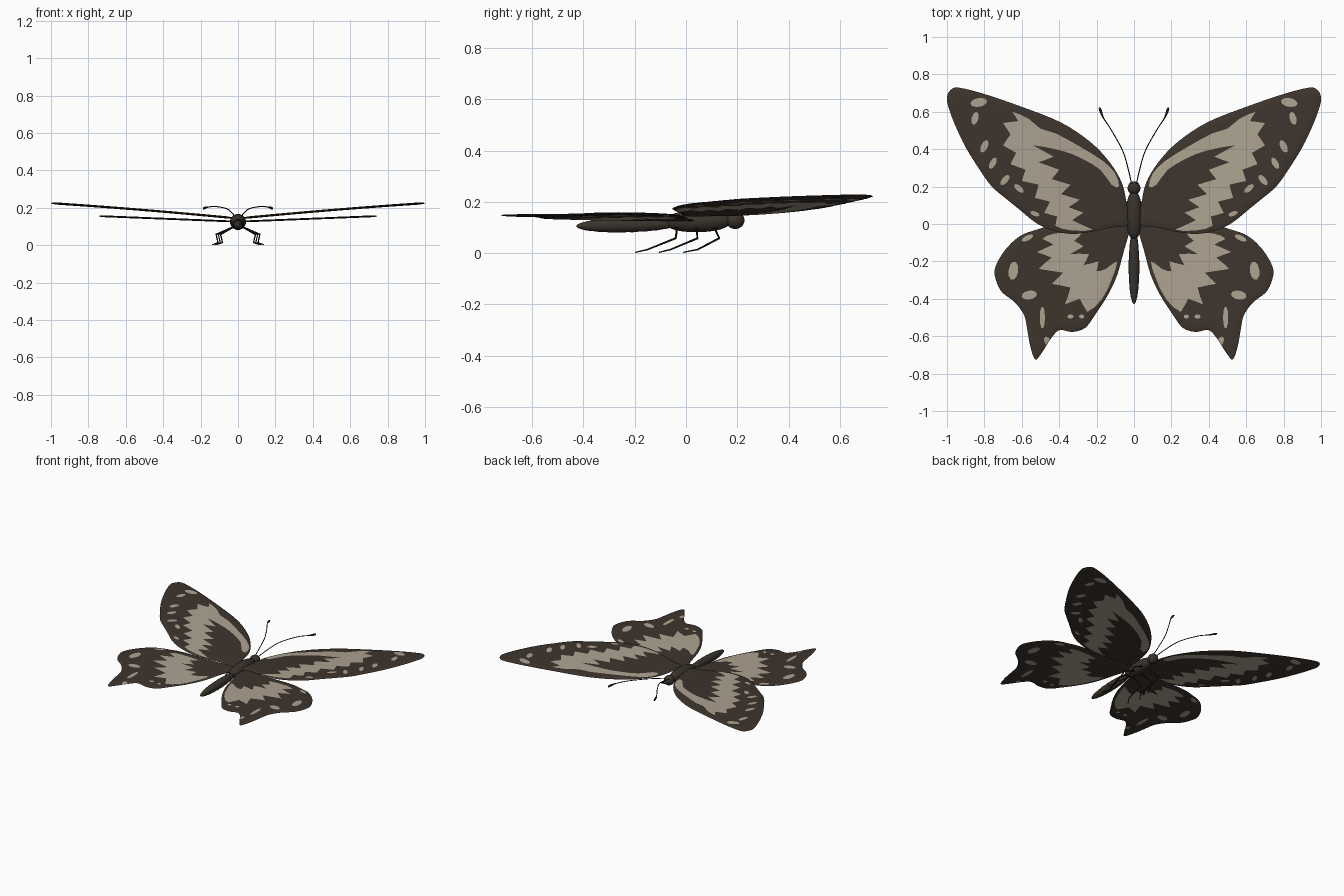
import bpy, bmesh, math
from mathutils import Vector
from mathutils.geometry import delaunay_2d_cdt

if "Cube" in bpy.data.objects:
    bpy.data.objects.remove(bpy.data.objects["Cube"])


def material(name, rgb):
    m = bpy.data.materials.new(name)
    m.diffuse_color = (*rgb, 1)
    m.use_nodes = True
    m.node_tree.nodes["Principled BSDF"].inputs["Base Color"].default_value = m.diffuse_color
    return m


BROWN = material("dark brown", (0.048, 0.035, 0.026))
CREAM = material("pale cream", (0.42, 0.365, 0.285))
BODY = material("body brown", (0.042, 0.033, 0.025))
BLACK = material("limb black", (0.014, 0.012, 0.010))


def finish(bm, name, mats, mirror=False):
    me = bpy.data.meshes.new(name)
    bm.to_mesh(me)
    bm.free()
    for m in mats:
        me.materials.append(m)
    ob = bpy.data.objects.new(name, me)
    bpy.context.collection.objects.link(ob)
    if mirror:
        mod = ob.modifiers.new("both_sides", 'MIRROR')
        mod.use_mirror_merge = False
    bpy.ops.object.select_all(action='DESELECT')
    ob.select_set(True)
    bpy.context.view_layer.objects.active = ob
    bpy.ops.object.shade_smooth_by_angle(angle=math.radians(50))
    return ob


def smooth(pts, n, closed=True):
    """Catmull-Rom refinement of a coarse path."""
    P = [Vector(p) for p in pts]
    k = len(P)
    at = (lambda i: P[i % k]) if closed else (lambda i: P[max(0, min(k - 1, i))])
    out = []
    for i in range(k if closed else k - 1):
        a, b, c, d = (at(i + j) for j in (-1, 0, 1, 2))
        for s in range(n):
            t = s / n
            out.append(0.5 * (2 * b + (c - a) * t + (2 * a - 5 * b + 4 * c - d) * t * t
                              + (3 * b - a - 3 * c + d) * t ** 3))
    return out if closed else out + [P[-1]]


def inside(p, poly):
    hit = False
    for a, b in zip(poly, poly[1:] + poly[:1]):
        if (a.y > p.y) != (b.y > p.y) and p.x < (b.x - a.x) * (p.y - a.y) / (b.y - a.y) + a.x:
            hit = not hit
    return hit


def edge_dist(p, poly):
    best = 9
    for a, b in zip(poly, poly[1:] + poly[:1]):
        e = b - a
        t = max(0, min(1, (p - a).dot(e) / max(e.length_squared, 1e-12)))
        best = min(best, (a + e * t - p).length)
    return best


def loft(name, path, radii, sides, mat, mirror=False, bm=None):
    """Round tube of varying radius along a path."""
    own = bm is None
    bm = bm or bmesh.new()
    P = [Vector(p) for p in path]
    rings = []
    for i, (p, r) in enumerate(zip(P, radii)):
        t = (P[min(i + 1, len(P) - 1)] - P[max(i - 1, 0)]).normalized()
        u = t.cross(Vector((0, 0, 1))).normalized()
        v = u.cross(t)
        rings.append([bm.verts.new(p + r * (u * math.cos(a) + v * math.sin(a)))
                      for a in (2 * math.pi * j / sides for j in range(sides))])
    for A, B in zip(rings, rings[1:]):
        for j in range(sides):
            bm.faces.new((A[j], A[(j + 1) % sides], B[(j + 1) % sides], B[j]))
    bm.faces.new(rings[0])
    bm.faces.new(rings[-1])
    if own:
        bmesh.ops.recalc_face_normals(bm, faces=bm.faces)
        finish(bm, name, [mat], mirror)


def wing(name, outline, band, spots, height, half=0.006, step=0.016):
    """Thin lens-edged wing with pale markings cut into the mesh."""
    rim = smooth(outline, 4)
    patches = [smooth(band, 2)]
    for cx, cy, rx, ry, deg in spots:
        c, s = math.cos(math.radians(deg)), math.sin(math.radians(deg))
        ring = [(rx * math.cos(a), ry * math.sin(a)) for a in (math.tau * k / 10 for k in range(10))]
        patches.append([Vector((cx + x * c - y * s, cy + x * s + y * c)) for x, y in ring])
    verts, edges = [], []
    for loop in [rim] + patches:
        o, n = len(verts), len(loop)
        verts += loop
        edges += [(o + i, o + (i + 1) % n) for i in range(n)]
    for i in range(int(1.05 / step)):
        for j in range(int(-0.76 / step), int(0.76 / step)):
            p = Vector((i * step, (j + 0.5 * (i % 2)) * step))
            if inside(p, rim) and edge_dist(p, rim) > 0.006:
                verts.append(p)
    co, _, tris, *_ = delaunay_2d_cdt(verts, edges, [], 0, 1e-5)
    bm = bmesh.new()
    top, low = [], []
    for p in co:
        d = edge_dist(p, rim)
        h = half * math.sqrt(max(0, 1 - (1 - min(d / 0.045, 1)) ** 2))
        z = height(p.x)
        top.append(bm.verts.new((p.x, p.y, z + h)))
        low.append(top[-1] if d < 1e-4 else bm.verts.new((p.x, p.y, z - h)))
    for t in tris:
        mid = sum((co[i] for i in t), Vector((0, 0))) / 3
        if not inside(mid, rim):
            continue
        pale = any(inside(mid, q) for q in patches)
        for layer in ([top[i] for i in t], [low[i] for i in reversed(t)]):
            if bm.faces.get(layer) is None:
                bm.faces.new(layer).material_index = int(pale)
    loose = [v for v in bm.verts if not v.link_faces]
    bmesh.ops.delete(bm, geom=loose, context='VERTS')
    finish(bm, name, [BROWN, CREAM], mirror=True)


# Front wings
wing("front_wings",
     [(.03, .0), (.04, .11), (.065, .22), (.13, .33), (.235, .44), (.395, .545), (.61, .63),
      (.80, .695), (.93, .728), (.975, .722), (1, .68), (.992, .625), (.957, .53), (.90, .41),
      (.825, .29), (.76, .20), (.69, .14), (.61, .075), (.53, .01), (.45, -.03), (.34, -.053),
      (.235, -.043), (.13, -.02)],
     [(.08, .20), (.10, .27), (.17, .34), (.30, .42), (.42, .485), (.50, .51), (.56, .56),
      (.65, .60), (.62, .55), (.70, .54), (.66, .48), (.70, .42), (.63, .38), (.66, .32),
      (.58, .29), (.60, .23), (.51, .21), (.53, .14), (.45, .12), (.48, .06), (.41, .04),
      (.42, -.01), (.33, -.035), (.22, -.03), (.33, .02), (.27, .06), (.35, .09), (.29, .13),
      (.39, .16), (.34, .21), (.44, .24), (.40, .29), (.51, .33), (.43, .36), (.54, .42),
      (.38, .39), (.28, .35), (.18, .29), (.12, .21)],
     [(.83, .65, .045, .024, -10), (.85, .565, .018, .036, 15), (.80, .415, .018, .036, 25),
      (.755, .325, .016, .034, 30), (.69, .235, .016, .034, 40), (.615, .19, .032, .015, 40),
      (.53, .055, .026, .012, 20)],
     lambda x: 0.143 + 0.098 * x - 0.016 * x * x)

# Hind wings
wing("hind_wings",
     [(.025, .03), (.2, .01), (.42, -.005), (.52, -.03), (.61, -.065), (.69, -.14), (.743, -.235),
      (.738, -.30), (.706, -.364), (.636, -.42), (.588, -.487), (.572, -.556), (.556, -.647),
      (.528, -.724), (.49, -.684), (.438, -.604), (.396, -.567), (.33, -.577), (.262, -.556),
      (.209, -.487), (.14, -.38), (.09, -.273), (.053, -.14), (.025, -.04)],
     [(.28, -.05), (.42, -.05), (.49, -.08), (.43, -.11), (.52, -.15), (.44, -.18), (.51, -.24),
      (.38, -.26), (.44, -.32), (.34, -.34), (.37, -.43), (.29, -.40), (.25, -.47), (.17, -.40),
      (.12, -.30), (.09, -.20), (.15, -.24), (.20, -.25), (.19, -.20), (.27, -.22), (.24, -.16),
      (.34, -.16), (.27, -.12), (.32, -.09)],
     [(.645, -.25, .026, .05, 8), (.56, -.38, .042, .024, -10), (.49, -.50, .014, .06, 0),
      (.46, -.63, .018, .03, -30), (.34, -.495, .016, .012, 0), (.28, -.495, .014, .011, 0),
      (.57, -.075, .034, .014, -25)],
     lambda x: 0.126 + 0.04 * x, half=0.005)


# Head, thorax and ringed abdomen
def egg(name, y0, y1, z0, z1, r, n=16, ripple=0, power=1.0):
    ts = [0.5 - 0.5 * math.cos(math.pi * (0.02 + 0.96 * i / n)) for i in range(n + 1)]
    path = [(0, y0 + (y1 - y0) * t, z0 + (z1 - z0) * t) for t in ts]
    radii = [r * (4 * t * (1 - t)) ** (0.5 * power) * (1 + ripple * math.cos(t * math.tau * 9))
             for t in ts]
    loft(name, path, radii, 20, BODY)


egg("head", 0.228, 0.155, 0.128, 0.128, 0.034)
egg("thorax", 0.175, -0.08, 0.127, 0.122, 0.043, power=0.8)
egg("abdomen", -0.03, -0.428, 0.115, 0.105, 0.029, n=60, ripple=0.025)

# Antennae with clubbed tips
feeler = smooth([(.012, .21, .145), (.03, .29, .17), (.06, .39, .195), (.12, .50, .207),
                 (.165, .57, .203), (.184, .622, .196)], 5, closed=False)
last = len(feeler) - 1
loft("antennae", feeler,
     [0.0028 + 0.0045 * max(0, 1 - abs(i - last + 2) / 4) for i in range(last + 1)],
     8, BLACK, mirror=True)

# Three pairs of jointed legs
bm = bmesh.new()
for hip, knee, ankle, toe, wide in ((.11, .13, .045, -.01, .0), (.04, .045, -.06, -.105, .012),
                                    (-.035, -.04, -.15, -.197, -.012)):
    loft("", [(.02, hip, .10), (.105 + wide, knee, .058), (.095 + wide, ankle, .014),
              (.125 + wide, toe, .003)], [.005, .0045, .0035, .0025], 6, BLACK, bm=bm)
bmesh.ops.recalc_face_normals(bm, faces=bm.faces)
finish(bm, "legs", [BLACK], mirror=True)
